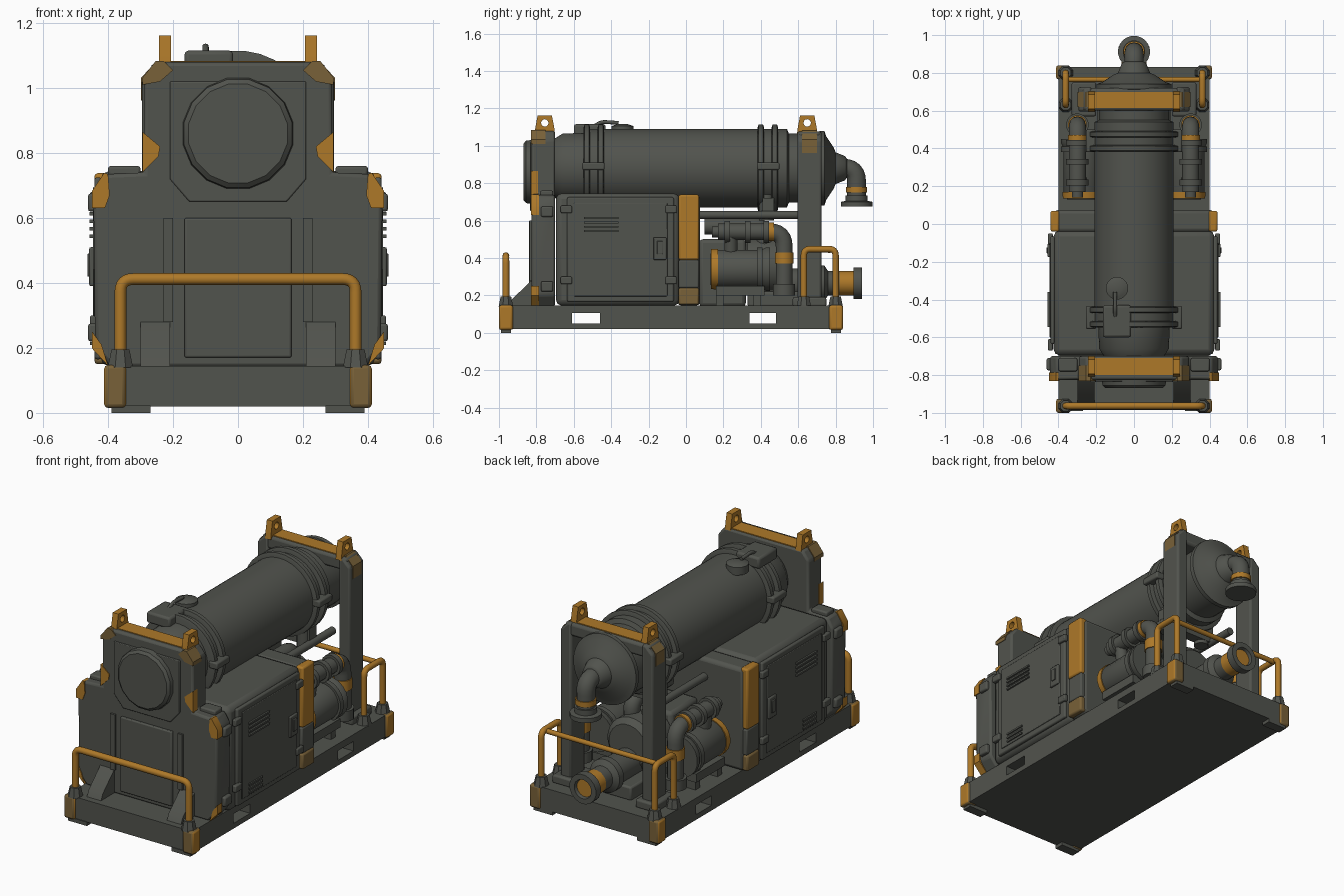
import bpy, bmesh, math
from mathutils import Vector

if "Cube" in bpy.data.objects:
    bpy.data.objects.remove(bpy.data.objects["Cube"])


def material(name, rgb):
    m = bpy.data.materials.new(name)
    m.diffuse_color = (*rgb, 1)
    m.use_nodes = True
    m.node_tree.nodes["Principled BSDF"].inputs["Base Color"].default_value = m.diffuse_color
    return m


GREY = material("dark grey paint", (0.083, 0.087, 0.075))
ORANGE = material("safety orange", (0.42, 0.19, 0.022))
WORN = material("worn brown orange", (0.19, 0.12, 0.04))


def finish(name, bm, mat, bevel=0, smooth=35):
    bmesh.ops.recalc_face_normals(bm, faces=bm.faces)
    me = bpy.data.meshes.new(name)
    bm.to_mesh(me)
    bm.free()
    me.materials.append(mat)
    for p in me.polygons:
        p.use_smooth = True
    me.set_sharp_from_angle(angle=math.radians(smooth))
    ob = bpy.data.objects.new(name, me)
    bpy.context.collection.objects.link(ob)
    if bevel:
        b = ob.modifiers.new("edge", 'BEVEL')
        b.width, b.segments, b.limit_method = bevel, 2, 'ANGLE'
    return ob


def prism(name, pts, axis, a, b, mat=GREY, bevel=0):
    """Extrude a 2D outline along an axis: x takes (y,z), y takes (x,z), z takes (x,y)."""
    put = {'x': lambda p, t: (t, p[0], p[1]), 'y': lambda p, t: (p[0], t, p[1]),
           'z': lambda p, t: (p[0], p[1], t)}[axis]
    bm = bmesh.new()
    lo = [bm.verts.new(put(p, a)) for p in pts]
    hi = [bm.verts.new(put(p, b)) for p in pts]
    bm.faces.new(lo)
    bm.faces.new(hi)
    for i in range(len(pts)):
        j = (i + 1) % len(pts)
        bm.faces.new((lo[i], lo[j], hi[j], hi[i]))
    return finish(name, bm, mat, bevel)


def box(name, x, y, z, mat=GREY, bevel=0):
    return prism(name, [(x[0], y[0]), (x[1], y[0]), (x[1], y[1]), (x[0], y[1])], 'z', z[0], z[1], mat, bevel)


def lathe(name, origin, axis, prof, mat=GREY, n=32):
    """Revolve (distance, radius) pairs about an axis."""
    o, d = Vector(origin), Vector(axis)
    q = Vector((0, 0, 1)).rotation_difference(d)
    bm = bmesh.new()
    rings = []
    for t, r in prof:
        rings.append([bm.verts.new(o + q @ Vector((r * math.cos(2 * math.pi * (i + .5) / n),
                                                  r * math.sin(2 * math.pi * (i + .5) / n), t))) for i in range(n)])
    bm.faces.new(rings[0])
    bm.faces.new(rings[-1])
    for A, B in zip(rings, rings[1:]):
        for i in range(n):
            j = (i + 1) % n
            bm.faces.new((A[i], A[j], B[j], B[i]))
    return finish(name, bm, mat)


def tube(name, path, r, mat=GREY, fillet=0.04):
    """Round pipe along a path with rounded corners."""
    P = [Vector(p) for p in path]
    out = [P[0]]
    for a, b, c in zip(P, P[1:], P[2:]):
        s, e = b + (a - b).normalized() * fillet, b + (c - b).normalized() * fillet
        for k in range(7):
            t = k / 6
            out.append(s * (1 - t) ** 2 + b * 2 * t * (1 - t) + e * t * t)
    out.append(P[-1])
    cu = bpy.data.curves.new(name, 'CURVE')
    cu.dimensions, cu.bevel_depth, cu.bevel_resolution, cu.use_fill_caps = '3D', r, 4, True
    sp = cu.splines.new('POLY')
    sp.points.add(len(out) - 1)
    for pt, v in zip(sp.points, out):
        pt.co = (*v, 1)
    cu.materials.append(mat)
    ob = bpy.data.objects.new(name, cu)
    bpy.context.collection.objects.link(ob)


def span(s, a, b):
    return (min(s * a, s * b), max(s * a, s * b))


# Skid base with two open fork tunnels
box("skid_bottom", (-.40, .40), (-.985, .83), (.02, .05))
box("skid_deck", (-.40, .40), (-.985, .83), (.105, .145))
for y in ((-.985, -.61), (-.46, .34), (.48, .83)):
    box("skid_core", (-.40, .40), y, (.045, .11))

# Front bulkhead: stepped outline with chamfered shoulders
half = [(.39, .14), (.44, .20), (.445, .68), (.41, .735), (.29, .74), (.29, 1.03), (.25, 1.08)]
prism("front_bulkhead", half + [(-x, z) for x, z in reversed(half)], 'y', -.825, -.70, GREY, .012)
lathe("front_round_cover", (0, -.82, .86), (0, -1, 0), [(0, .175), (.035, .17), (.048, .155)], GREY, 16)
box("front_access_panel", (-.165, .165), (-.84, -.82), (.17, .60), GREY, .006)
prism("cover_collar", [(-.21, .72), (-.15, .65), (.15, .65), (.21, .72), (.21, 1.02), (-.21, 1.02)],
      'y', -.833, -.82, GREY, .004)

# Rear portal beams and tops
box("rear_portal_beam", (-.27, .27), (.60, .72), (1.00, 1.075), GREY, .015)
box("rear_beam_plate", (-.225, .225), (.615, .70), (1.07, 1.08), ORANGE)
box("front_beam_plate", (-.23, .23), (-.80, -.71), (1.075, 1.084), ORANGE)

# Engine enclosure
box("enclosure", (-.425, .425), (-.695, -.035), (.145, .745), GREY, .03)
box("enclosure_pillar", (-.42, .42), (-.045, .075), (.145, .735), GREY, .02)

for s in (1, -1):
    # Skid corners: orange sides, worn ends
    for y0, y1 in ((-1.0, -.925), (.765, .84)):
        c = box("skid_corner", span(s, .345, .412), (y0, y1), (.015, .148), ORANGE, .012)
        c.data.materials.append(WORN)
        for p in c.data.polygons:
            if abs(p.normal.x) < .5:
                p.material_index = 1
        box("skid_foot", span(s, .27, .39), (y0 + .01, y1 - .01), (0, .022))
    # Gussets between deck and front bulkhead
    prism("front_gusset", [(-.95, .14), (-.93, .18), (-.82, .285), (-.82, .14)], 'x', s * .21, s * .30)
    prism("front_rib", [(s * .23, .28), (s * .20, .28), (s * .20, .60), (s * .23, .60)], 'y', -.836, -.82)
    # Orange patches on the bulkhead corners
    prism("upper_patch", [(s * .20, 1.055), (s * .23, 1.084), (s * .253, 1.084), (s * .294, 1.032),
                          (s * .294, 1.01), (s * .24, 1.02)], 'y', -.83, -.75, WORN)
    prism("middle_patch", [(s * .294, .74), (s * .294, .865), (s * .24, .82), (s * .245, .79)],
          'y', -.83, -.79, ORANGE)
    prism("shoulder_patch", [(s * .40, .735), (s * .412, .739), (s * .45, .682), (s * .45, .63), (s * .41, .63),
                             (s * .395, .67)], 'y', -.83, -.785, ORANGE)
    prism("lower_patch", [(s * .449, .25), (s * .449, .198), (s * .40, .145), (s * .42, .21)],
          'y', -.83, -.785, ORANGE)
    # Bulkhead side pods and shoulder caps
    for z in (.645, .245):
        box("bulkhead_pod", span(s, .43, .462), (-.775, -.71), (z - .025, z + .03), GREY, .008)
    box("shoulder_cap", span(s, .30, .40), (-.78, -.71), (.73, .76), GREY, .008)
    # Lifting lugs with holes
    for y0 in (-.755, .648):
        for k in (1, -1):
            arc = [(y0 + k * .02 * math.sin(a * math.pi / 6), 1.122 + .02 * math.cos(a * math.pi / 6))
                   for a in range(7)]
            prism("lifting_lug", [(y0, 1.06), (y0 + k * .055, 1.06), (y0 + k * .05, 1.10), (y0 + k * .038, 1.162),
                                  (y0, 1.162)] + arc, 'x', s * .207, s * .243, ORANGE)
    # Rear portal posts
    prism("rear_post", [(s * .225, .14), (s * .295, .14), (s * .295, 1.03), (s * .25, 1.077), (s * .225, 1.077)],
          'y', .595, .725, GREY, .012)
    prism("rear_post_patch", [(s * .298, .96), (s * .298, 1.032), (s * .253, 1.081), (s * .225, 1.081),
                              (s * .26, 1.03)], 'y', .62, .70, WORN)
    box("post_shoe", span(s, .20, .33), (.57, .75), (.14, .19), GREY, .01)
    # Enclosure doors with vents, latch and hinges
    box("side_door", span(s, .42, .442), (-.635, -.065), (.165, .725), GREY, .008)
    box("door_inset", span(s, .44, .447), (-.60, -.10), (.195, .695), GREY, .004)
    for z in (.545, .568, .591, .614):
        box("door_vent", span(s, .44, .457), (-.545, -.36), (z - .006, z + .004))
    for z in (.215, .238, .261):
        box("door_vent_low", span(s, .44, .455), (-.545, -.42), (z - .006, z + .004))
    box("door_latch", span(s, .44, .458), (-.175, -.105), (.39, .51), GREY, .005)
    box("latch_handle", span(s, .455, .464), (-.155, -.125), (.42, .49), GREY, .003)
    for z in (.28, .66):
        for y in (-.64, -.08):
            box("door_hinge", span(s, .43, .456), (y - .03, y + .03), (z - .02, z + .02), GREY, .006)
    # Orange pillar facing
    box("pillar_facing", span(s, .395, .442), (-.04, .07), (.39, .738), ORANGE, .01)
    box("pillar_lower", span(s, .40, .438), (-.04, .07), (.24, .39), GREY, .008)
    box("pillar_foot", span(s, .395, .442), (-.04, .07), (.15, .24), WORN, .01)
    # Rail sockets and rear side hoops
    for y in (-.963, .63, .80):
        lathe("rail_socket", (s * .362, y, .14), (0, 0, 1), [(0, .042), (.055, .03)], GREY, 8)
    tube("rear_hoop", [(s * .362, .63, .16), (s * .362, .63, .447), (s * .362, .80, .447), (s * .362, .80, .16)],
         .017, ORANGE, .035)
    # Side pump with motor, supports and pipework
    lathe("side_pump", (s * .27, .13, .34), (0, 1, 0), [(0, .085), (.04, .105), (.25, .105), (.25, .118),
                                                        (.28, .118), (.28, .108), (.30, .118), (.32, .118)], GREY, 20)
    lathe("pump_band", (s * .27, .135, .34), (0, 1, 0), [(0, .108), (.035, .11)], ORANGE, 20)
    box("pump_mount", span(s, .18, .36), (.16, .42), (.20, .25))
    for y in (.18, .38):
        box("pump_leg", span(s, .20, .34), (y - .02, y + .02), (.14, .22))
    tube("pump_pipe", [(s * .30, .20, .54), (s * .30, .525, .54), (s * .30, .525, .22)], .045, GREY, .08)
    for y in (.22, .33, .43):
        lathe("pipe_collar", (s * .30, y - .015, .54), (0, 1, 0), [(0, .06), (.03, .06)], GREY, 16)
    lathe("pipe_band", (s * .30, .445, .54), (0, 1, 0), [(0, .05), (.025, .05)], ORANGE, 16)
    lathe("elbow_band", (s * .30, .525, .37), (0, 0, 1), [(0, .05), (.06, .05)], ORANGE, 16)
    lathe("elbow_flange", (s * .30, .525, .20), (0, 0, 1), [(0, .06), (.06, .06)], GREY, 16)
    tube("pump_riser", [(s * .30, .24, .54), (s * .28, .24, .40)], .035)
    lathe("inlet_nozzle", (s * .30, .14, .54), (0, 1, 0), [(0, .03), (.03, .03), (.03, .045), (.07, .045)], GREY, 16)
    # Overhead line under the tank
    tube("overhead_line", [(s * .17, .06, .63), (s * .17, .62, .63)], .022)
    tube("drain_stub", [(s * .12, .43, .74), (s * .12, .43, .60)], .04)
    # Clamp lugs on the tank
    for y in (-.495, .44):
        box("clamp_bolt_block", span(s, .20, .255), (y - .06, y + .06), (.87, .91), GREY, .008)

# Front rail and rear cross rail
tube("front_rail", [(-.362, -.963, .16), (-.362, -.963, .412), (.362, -.963, .412), (.362, -.963, .16)],
     .018, ORANGE, .04)
tube("rear_cross_rail", [(-.362, .765, .44), (.362, .765, .44)], .014, ORANGE)

# Main tank with reducer end and clamp rings
lathe("main_tank", (0, 0, .88), (0, 1, 0), [(-.70, .16), (-.66, .185), (-.54, .19), (-.53, .21), (.54, .21), (.55, .185),
      (.71, .185), (.715, .20), (.74, .20), (.75, .17), (.79, .11), (.80, .085), (.85, .065), (.86, .05)], GREY, 40)
for y in (-.53, -.455, .40, .475):
    lathe("clamp_ring", (0, y - .017, .88), (0, 1, 0), [(0, .22), (.005, .235), (.029, .235), (.034, .22)], GREY, 32)
for y in (-.495, .44):
    box("tank_saddle", (-.17, .17), (y - .03, y + .03), (.62, .72))

# Fittings on top of the tank
lathe("tank_cap", (-.09, -.34, 1.06), (0, 0, 1), [(0, .06), (.045, .06), (.05, .045), (.055, .03)], GREY, 16)
box("tank_valve_box", (-.165, -.015), (-.60, -.43), (1.05, 1.115), GREY, .012)
tube("valve_lever", [(-.10, -.50, 1.10), (-.10, -.45, 1.128), (-.10, -.36, 1.122)], .01, GREY, .02)

# Discharge elbow at the rear
tube("discharge_elbow", [(0, .83, .88), (0, .912, .88), (0, .912, .69)], .05, GREY, .07)
lathe("discharge_band", (0, .912, .75), (0, 0, 1), [(0, .056), (.03, .056)], ORANGE, 20)
lathe("discharge_flange", (0, .912, .675), (0, 0, 1), [(0, .085), (.025, .085), (.03, .06), (.06, .06)], GREY, 20)

# Rear inlet with orange throat, and the central pump behind it
lathe("inlet_pipe", (0, .40, .265), (0, 1, 0), [(0, .08), (.30, .08), (.30, .095), (.34, .095), (.36, .065), (.43, .065)])
lathe("inlet_band", (0, .82, .265), (0, 1, 0), [(0, .066), (.075, .066)], ORANGE, 20)
lathe("inlet_flange", (0, .895, .265), (0, 1, 0), [(0, .085), (.045, .085), (.045, .055), (.02, .05)], GREY, 16)
lathe("inlet_throat", (0, .91, .265), (0, 1, 0), [(0, .05), (.012, .05)], ORANGE, 16)
lathe("central_casing", (0, .30, .36), (0, 1, 0), [(0, .12), (.03, .15), (.20, .15), (.23, .12)], GREY, 24)
box("central_block", (-.13, .13), (.07, .32), (.14, .50), GREY, .02)
tube("central_riser", [(.05, .42, .45), (.05, .42, .57), (.05, .10, .57)], .045, GREY, .06)
box("central_mount", (-.14, .14), (.33, .70), (.14, .22), GREY, .01)
